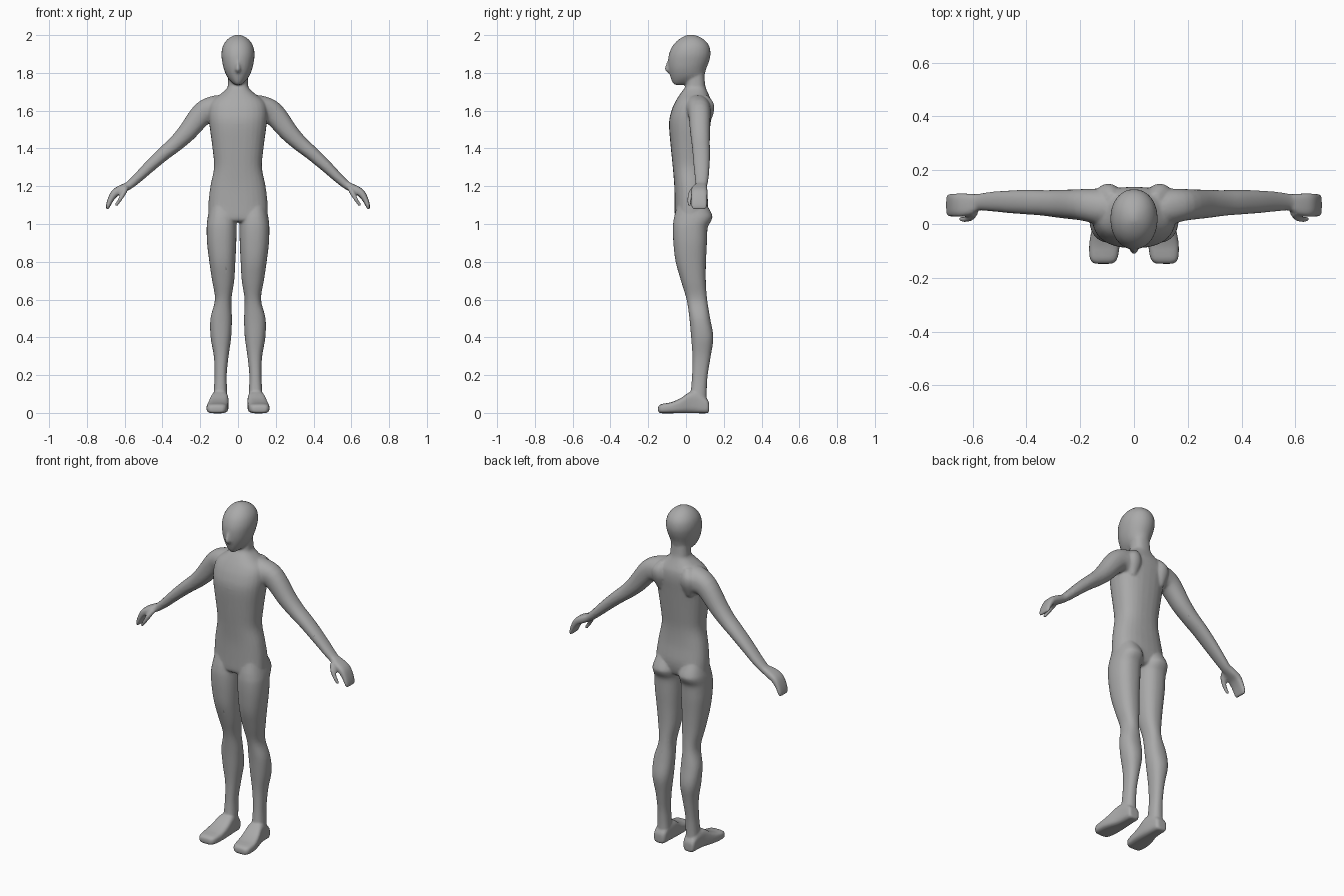
import bpy, bmesh, math
from mathutils import Vector

bm = bmesh.new()


def smooth_rows(rows, steps=4):
    """Catmull-Rom interpolation between rows of numbers."""
    out = []
    for i in range(len(rows) - 1):
        p0, p1, p2 = rows[max(i - 1, 0)], rows[i], rows[i + 1]
        p3 = rows[min(i + 2, len(rows) - 1)]
        for s in range(steps):
            t = s / steps
            out.append([0.5 * (2 * b + (c - a) * t + (2 * a - 5 * b + 4 * c - d) * t * t
                               + (3 * b - a - 3 * c + d) * t ** 3)
                        for a, b, c, d in zip(p0, p1, p2, p3)])
    return out + [list(rows[-1])]


def loft(sections, power, side=1, sides=28):
    """Skin a closed tube over (centre, u, v) superellipse sections."""
    rings = []
    for c, u, v in sections:
        ring = []
        for k in range(sides):
            a = 2 * math.pi * k / sides
            ca, sa = math.cos(a), math.sin(a)
            p = (c + u * math.copysign(abs(ca) ** (2 / power), ca)
                 + v * math.copysign(abs(sa) ** (2 / power), sa))
            ring.append(bm.verts.new((p.x * side, p.y, p.z)))
        rings.append(ring)
    for r0, r1 in zip(rings, rings[1:]):
        for k in range(sides):
            j = (k + 1) % sides
            bm.faces.new((r0[k], r0[j], r1[j], r1[k]))
    bm.faces.new(rings[0])
    bm.faces.new(rings[-1])


def upright(rows, power=2.2, side=1):
    """Rows of z, x min, x max, y min, y max."""
    loft([(Vector(((a + b) / 2, (c + d) / 2, z)), Vector(((b - a) / 2, 0, 0)),
           Vector((0, (d - c) / 2, 0))) for z, a, b, c, d in smooth_rows(rows)], power, side)


def lengthwise(rows, power, side):
    """Rows of y, x min, x max, z min, z max."""
    loft([(Vector(((a + b) / 2, y, (c + d) / 2)), Vector(((b - a) / 2, 0, 0)),
           Vector((0, 0, (d - c) / 2))) for y, a, b, c, d in smooth_rows(rows)], power, side)


def limb(rows, power, side):
    """Rows of x, z, half thickness, y min, y max along a bent path."""
    rows = smooth_rows(rows)
    secs = []
    for i, (x, z, h, c, d) in enumerate(rows):
        p, q = rows[max(i - 1, 0)], rows[min(i + 1, len(rows) - 1)]
        t = Vector((q[0] - p[0], 0, q[1] - p[1])).normalized()
        secs.append((Vector((x, (c + d) / 2, z)), Vector((-t.z, 0, t.x)) * h,
                     Vector((0, (d - c) / 2, 0))))
    loft(secs, power, side)


def centred(rows):
    return [(z, -h, h, c, d) for z, h, c, d in rows]


# Torso and neck
upright(centred([
    (1.01, .10, -.04, .08), (1.03, .15, -.058, .105), (1.10, .157, -.06, .118),
    (1.20, .146, -.062, .107), (1.30, .127, -.07, .105), (1.40, .135, -.08, .115),
    (1.53, .152, -.09, .13), (1.60, .155, -.077, .138), (1.65, .14, -.055, .135),
    (1.69, .09, -.03, .118), (1.72, .058, -.008, .105), (1.75, .053, 0, .1),
    (1.82, .05, 0, .095)]), 2.4)

# Head
upright(centred([
    (1.736, .012, -.06, -.01), (1.75, .033, -.072, .05), (1.78, .058, -.083, .093),
    (1.82, .075, -.092, .106), (1.86, .084, -.095, .122), (1.90, .088, -.09, .13),
    (1.94, .081, -.073, .124), (1.97, .063, -.047, .103), (1.99, .039, -.017, .073),
    (2.002, .01, .01, .04)]), 2.1)

# Nose
upright(centred([(1.795, .006, -.09, -.07), (1.815, .016, -.112, -.06),
                 (1.83, .013, -.112, -.06), (1.87, .006, -.096, -.07)]), 2)

for side in (1, -1):
    # Leg
    upright([
        (1.12, .03, .14, -.04, .10), (1.05, .012, .158, -.06, .138),
        (1.02, .009, .163, -.066, .135), (.98, .008, .166, -.07, .115),
        (.90, .009, .164, -.067, .111), (.80, .014, .152, -.055, .106),
        (.70, .020, .137, -.027, .105), (.60, .035, .122, .003, .112),
        (.50, .032, .146, .018, .128), (.40, .036, .145, .027, .145),
        (.30, .050, .128, .034, .131), (.20, .060, .124, .032, .115),
        (.12, .058, .128, .026, .11), (.04, .058, .13, .02, .11)], 2.3, side)
    # Foot
    lengthwise([
        (.122, .075, .125, .006, .05), (.11, .06, .133, -.002, .075),
        (.06, .054, .138, -.002, .11), (.02, .05, .145, -.002, .11),
        (-.03, .05, .159, -.002, .077), (-.08, .053, .167, -.002, .056),
        (-.13, .062, .164, -.002, .047), (-.148, .08, .148, .003, .034)], 3.5, side)
    # Arm
    limb([
        (.07, 1.61, .07, .02, .11), (.12, 1.605, .075, -.005, .13),
        (.186, 1.585, .062, .012, .13), (.27, 1.485, .05, .022, .127),
        (.33, 1.425, .042, .03, .126), (.39, 1.375, .037, .035, .127),
        (.46, 1.312, .032, .04, .125), (.53, 1.245, .026, .047, .12),
        (.575, 1.206, .022, .05, .113), (.61, 1.185, .02, .045, .11)], 2.2, side)
    # Hand
    limb([
        (.575, 1.206, .018, .052, .11), (.61, 1.188, .022, .032, .113),
        (.65, 1.165, .021, .027, .114), (.674, 1.13, .016, .027, .113),
        (.688, 1.095, .011, .028, .112), (.691, 1.078, .006, .034, .106)], 3, side)
    # Thumb
    limb([
        (.59, 1.195, .014, .03, .065), (.605, 1.165, .014, .012, .043),
        (.625, 1.13, .011, .006, .03), (.642, 1.104, .009, .008, .028),
        (.648, 1.096, .006, .012, .024)], 2, side)
    # Shoulder blade
    upright([
        (1.52, side * .095 - .02, side * .095 + .02, .08, .12),
        (1.59, side * .095 - .045, side * .095 + .045, .07, .147),
        (1.64, side * .095 - .04, side * .095 + .04, .07, .146),
        (1.68, side * .08 - .02, side * .08 + .02, .07, .115)], 2)

bmesh.ops.recalc_face_normals(bm, faces=bm.faces)
mesh = bpy.data.meshes.new("body")
bm.to_mesh(mesh)
bm.free()
body = bpy.data.objects.new("body", mesh)
bpy.context.collection.objects.link(body)

# Matte grey skin
grey = bpy.data.materials.new("matte_grey")
grey.diffuse_color = (.4, .4, .4, 1)
mesh.materials.append(grey)

# Fuse the parts into one skin and soften the joins
fuse = body.modifiers.new("fuse", 'REMESH')
fuse.mode = 'VOXEL'
fuse.voxel_size = 0.006
fuse.use_smooth_shade = True
soft = body.modifiers.new("soften", 'SMOOTH')
soft.factor = 0.5
soft.iterations = 8
thin = body.modifiers.new("simplify", 'DECIMATE')
thin.ratio = 0.25
